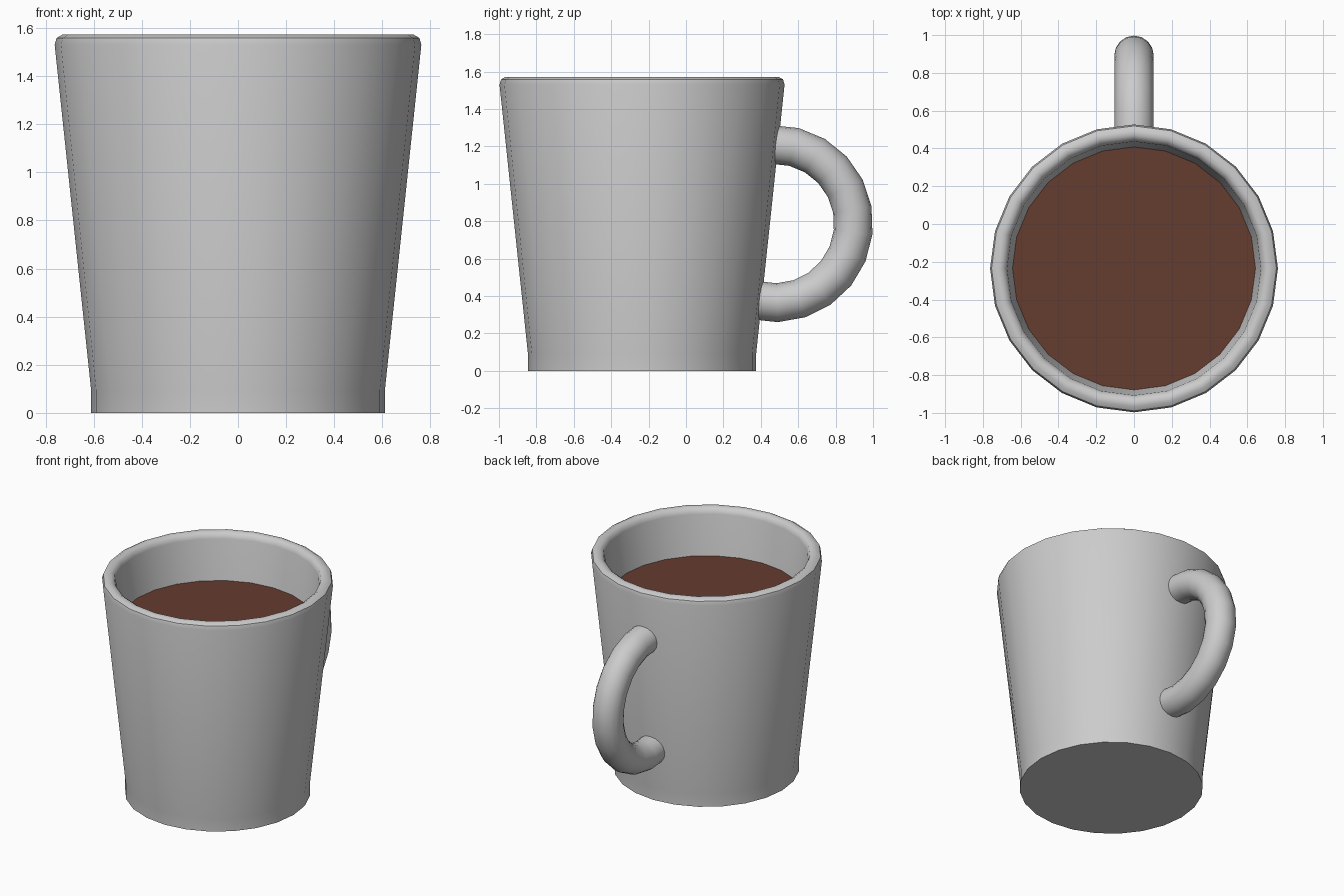
import bpy, bmesh
from math import sin, cos, pi, radians
from mathutils import Vector

if "Cube" in bpy.data.objects:
    bpy.data.objects.remove(bpy.data.objects["Cube"])

SIDES = 24
CUP_Y = -0.235


def make_object(name, bm, location=(0, 0, 0), angle=40):
    bmesh.ops.recalc_face_normals(bm, faces=bm.faces)
    mesh = bpy.data.meshes.new(name)
    bm.to_mesh(mesh)
    bm.free()
    obj = bpy.data.objects.new(name, mesh)
    obj.location = location
    bpy.context.collection.objects.link(obj)
    bpy.ops.object.select_all(action='DESELECT')
    obj.select_set(True)
    bpy.context.view_layer.objects.active = obj
    bpy.ops.object.shade_smooth_by_angle(angle=radians(angle))
    return obj


def skin(bm, rings):
    """Join successive closed rings of points with quads and cap both ends."""
    rows = [[bm.verts.new(p) for p in ring] for ring in rings]
    for a, b in zip(rows, rows[1:]):
        for i in range(len(a)):
            j = (i + 1) % len(a)
            bm.faces.new((a[i], a[j], b[j], b[i]))
    bm.faces.new(rows[0])
    bm.faces.new(rows[-1])


def circle(r, z):
    return [(r * cos(2 * pi * i / SIDES), r * sin(2 * pi * i / SIDES), z)
            for i in range(SIDES)]


# Cup: outer wall, rounded rim, inner wall and floor as one lathe profile
profile = [(0.61, 0), (0.61, 0.09), (0.762, 1.53), (0.754, 1.558), (0.73, 1.572),
           (0.705, 1.572), (0.682, 1.558), (0.672, 1.53), (0.53, 0.1)]
bm = bmesh.new()
skin(bm, [circle(r, z) for r, z in profile])
make_object("cup", bm, (0, CUP_Y, 0))

# Coffee surface
bm = bmesh.new()
bm.faces.new([bm.verts.new(p) for p in circle(0.644, 0)])
coffee = make_object("coffee", bm, (0, CUP_Y, 1.24))
brown = bpy.data.materials.new("coffee_brown")
brown.diffuse_color = (0.13, 0.045, 0.028, 1)
brown.use_nodes = True
brown.node_tree.nodes["Principled BSDF"].inputs["Base Color"].default_value = brown.diffuse_color
coffee.data.materials.append(brown)

# Handle: round tube along a circular arc, with ends buried in the cup wall
R, TUBE, TUBE_SIDES, STEP = 0.423, 0.104, 16, 360 / 22
rings = []
for k in range(13):
    a = radians(92 - STEP * k)
    out = Vector((0, cos(a), sin(a)))
    rings.append([out * (R + TUBE * cos(t)) + Vector((TUBE * sin(t), 0, 0))
                  for t in (2 * pi * i / TUBE_SIDES for i in range(TUBE_SIDES))])
bm = bmesh.new()
skin(bm, rings)
make_object("handle", bm, (0, 0.473, 0.787))
